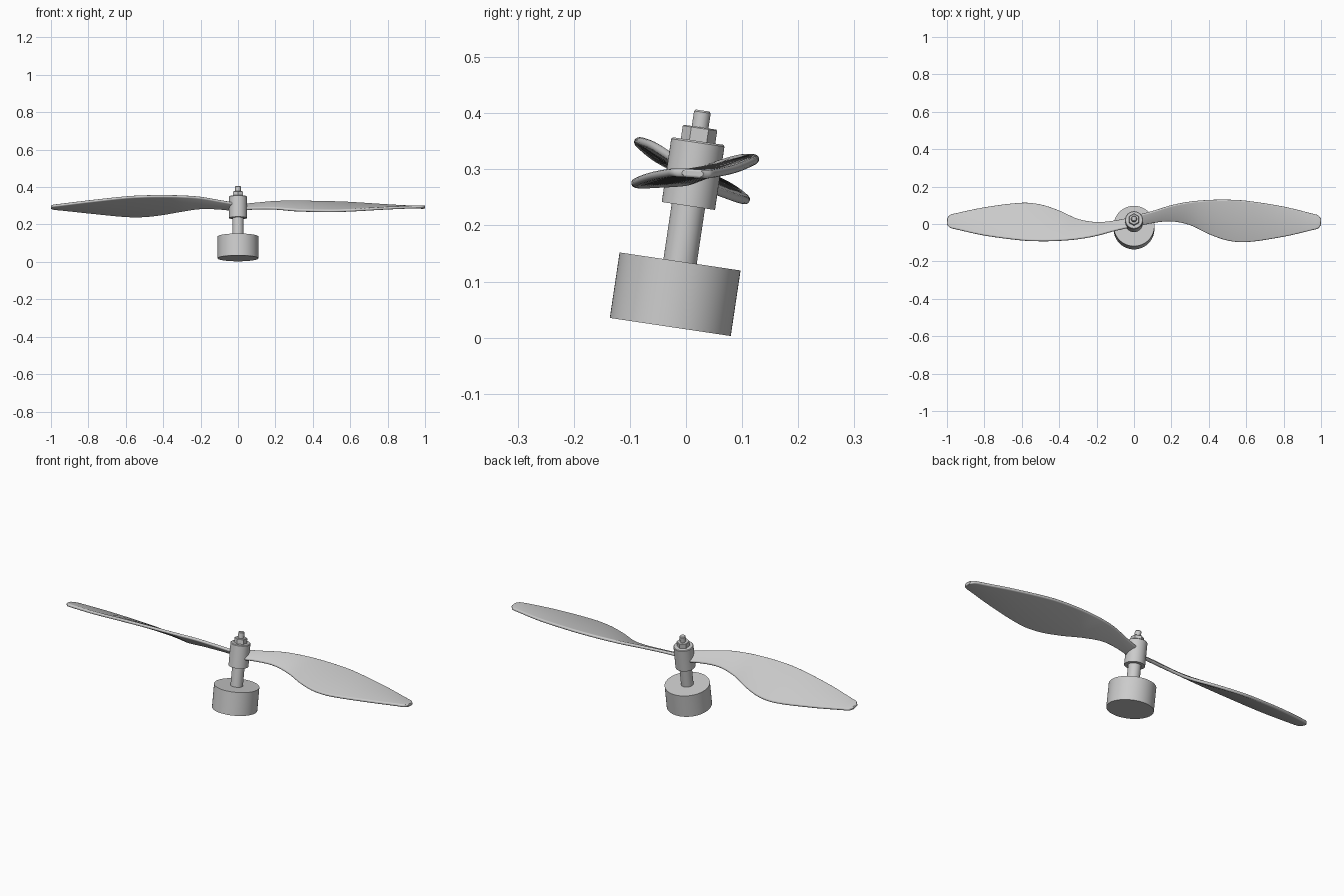
import bpy, bmesh, math
from mathutils import Matrix, Vector

cube = bpy.data.objects.get("Cube")
if cube:
    bpy.data.objects.remove(cube, do_unlink=True)

grey = bpy.data.materials.new("light grey")
grey.use_nodes = True
colour = (0.6, 0.6, 0.6, 1)
grey.diffuse_color = colour
grey.node_tree.nodes["Principled BSDF"].inputs["Base Color"].default_value = colour

# The whole assembly leans backwards along its shaft
TILT = Matrix.Translation((0, -0.028, 0.019)) @ Matrix.Rotation(math.radians(-8.5), 4, 'X')
BLADE_HEIGHT = 0.275


def finish(name, bm):
    bmesh.ops.recalc_face_normals(bm, faces=bm.faces)
    mesh = bpy.data.meshes.new(name)
    bm.to_mesh(mesh)
    bm.free()
    mesh.materials.append(grey)
    obj = bpy.data.objects.new(name, mesh)
    bpy.context.collection.objects.link(obj)
    obj.matrix_world = TILT
    bpy.ops.object.select_all(action='DESELECT')
    obj.select_set(True)
    bpy.context.view_layer.objects.active = obj
    bpy.ops.object.shade_smooth_by_angle(angle=math.radians(35))
    return obj


def loft(bm, rings):
    """Skin a list of closed rings and cap both ends."""
    loops = [[bm.verts.new(p) for p in ring] for ring in rings]
    for a, b in zip(loops, loops[1:]):
        for i in range(len(a)):
            j = (i + 1) % len(a)
            bm.faces.new((a[i], a[j], b[j], b[i]))
    bm.faces.new(loops[0][::-1])
    bm.faces.new(loops[-1])


def turned(name, radius, low, high, sides=48, chamfer=0.0):
    """Cylinder along the shaft, with an optional chamfered top."""
    profile = [(radius, low), (radius, high - chamfer)]
    if chamfer:
        profile.append((radius - chamfer, high))
    turn = [math.tau * i / sides + math.pi / 2 for i in range(sides)]
    bm = bmesh.new()
    loft(bm, [[(r * math.cos(t), r * math.sin(t), z) for t in turn] for r, z in profile])
    return finish(name, bm)


# Motor, shaft, hub and fastening
turned("motor_base", 0.109, 0, 0.118, 64)
turned("shaft", 0.03, 0.11, 0.23)
turned("hub", 0.048, 0.218, 0.335, chamfer=0.003)
turned("hex_nut", 0.031, 0.33, 0.36, 6, chamfer=0.002)
turned("threaded_end", 0.015, 0.35, 0.39, 32, chamfer=0.003)

# Blade stations: span, leading edge y and z, trailing edge y and z
STATIONS = [Vector(s) for s in (
    (0.0, 0.028, 0.016, -0.028, -0.016),
    (0.1, 0.053, 0.030, -0.006, -0.008),
    (0.2, 0.082, 0.043, 0.003, -0.007),
    (0.3, 0.101, 0.047, -0.016, -0.018),
    (0.4, 0.110, 0.047, -0.063, -0.028),
    (0.5, 0.112, 0.045, -0.097, -0.034),
    (0.6, 0.107, 0.040, -0.106, -0.032),
    (0.8, 0.078, 0.022, -0.079, -0.016),
    (0.95, 0.043, 0.008, -0.046, -0.004),
    (0.985, 0.033, 0.005, -0.036, -0.002),
    (0.998, 0.018, 0.003, -0.020, 0.0))]


def spline(points, steps):
    """Smooth curve through the stations."""
    out = []
    for i in range(len(points) - 1):
        p, q = points[i], points[i + 1]
        before, after = points[max(i - 1, 0)], points[min(i + 2, len(points) - 1)]
        gap = q[0] - p[0]
        m = (q - before) * (gap / (q[0] - before[0]))
        n = (after - p) * (gap / (after[0] - p[0]))
        for k in range(steps):
            t = k / steps
            out.append(p * (2*t**3 - 3*t*t + 1) + m * (t**3 - 2*t*t + t)
                       + q * (3*t*t - 2*t**3) + n * (t**3 - t*t))
    return out + [points[-1]]


def section(station, thick):
    """Thin slab with round edges between leading and trailing edge."""
    x, ly, lz, ty, tz = station
    lead, trail = Vector((x, ly, lz)), Vector((x, ty, tz))
    along = (lead - trail).normalized()
    up = Vector((1, 0, 0)).cross(along)
    r = thick / 2
    ring = []
    for centre, side in ((lead - along * r, 1), (trail + along * r, -1)):
        for k in range(9):
            a = math.pi * (k / 8 - 0.5)
            ring.append(centre + (along * math.cos(a) + up * math.sin(a)) * r * side)
    return ring


def blade(name, turn):
    bm = bmesh.new()
    stations = spline(STATIONS, 6)
    rings = [section(s, 0.015) for s in stations]
    # Rounded tip
    tip = stations[-1].copy()
    tip[0] = 1.0
    rings.append(section(tip, 0.009))
    loft(bm, rings)
    place = Matrix.Translation((0, 0, BLADE_HEIGHT)) @ Matrix.Rotation(turn, 4, 'Z')
    bmesh.ops.transform(bm, matrix=place, verts=bm.verts)
    finish(name, bm)


blade("left_blade", 0)
blade("right_blade", math.pi)
